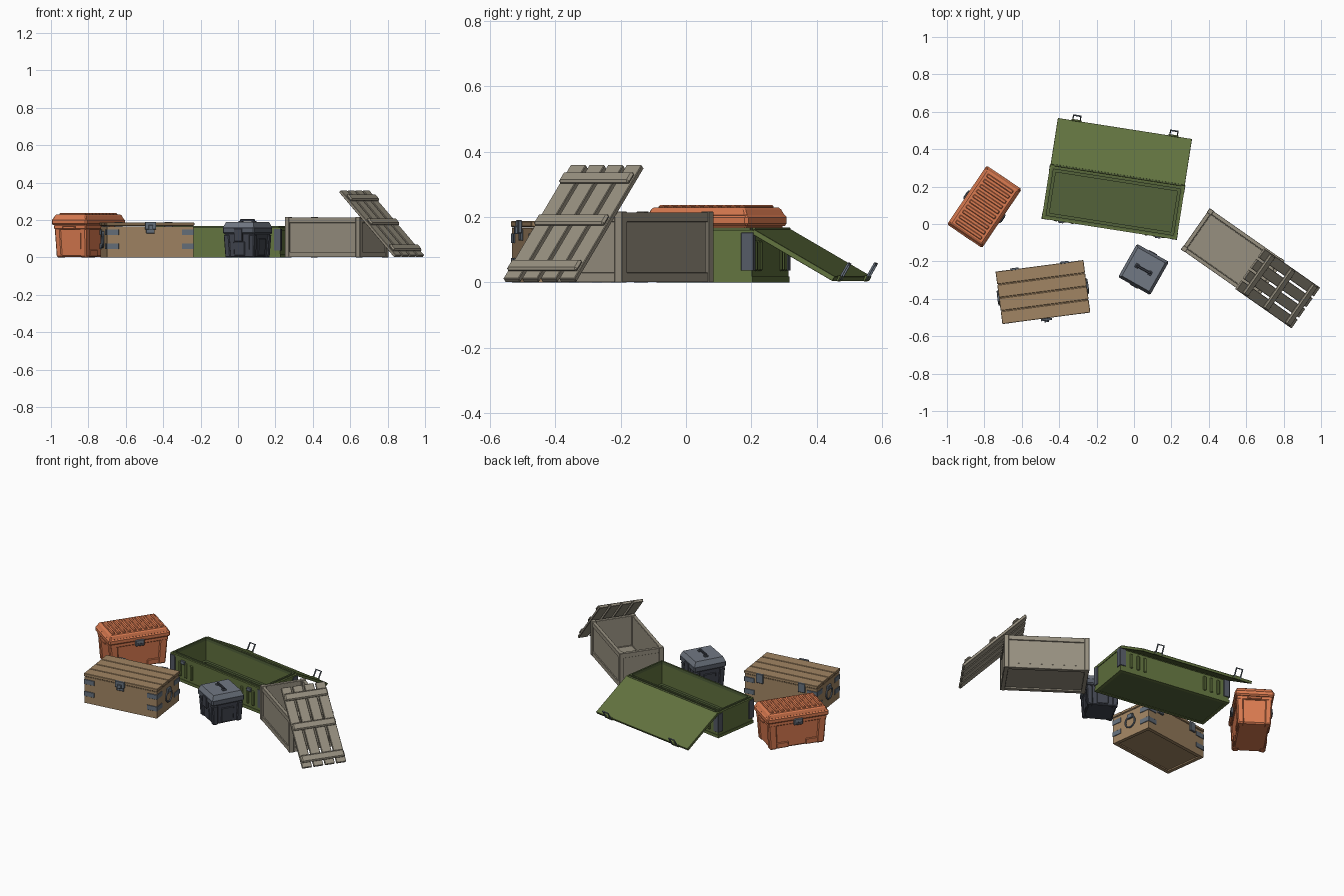
import bpy, bmesh, math
from mathutils import Matrix, Vector

if "Cube" in bpy.data.objects:
    bpy.data.objects.remove(bpy.data.objects["Cube"])

S = (-1, 1)


def material(name, code):
    lin = [((c / 255 + 0.055) / 1.055) ** 2.4 for c in bytes.fromhex(code)]
    m = bpy.data.materials.new(name)
    m.diffuse_color = (*lin, 1)
    m.use_nodes = True
    m.node_tree.nodes["Principled BSDF"].inputs["Base Color"].default_value = m.diffuse_color
    return m


ORANGE = material("orange plastic", "d97a50")
BROWN = material("brown wood", "a18563")
GREEN = material("olive green", "62733f")
DARKGREEN = material("dark olive", "53623a")
WOOD = material("weathered wood", "979080")
LIGHT = material("light slate", "717883")
MID = material("mid slate", "555b66")
DARK = material("charcoal", "41454f")
STEEL = material("steel", "66707c")


def frame(x, y, deg):
    return Matrix.Translation((x, y, 0)) @ Matrix.Rotation(math.radians(deg), 4, 'Z')


def finish(name, bm, M, mat):
    bm.transform(M)
    me = bpy.data.meshes.new(name)
    bm.to_mesh(me)
    bm.free()
    me.materials.append(mat)
    ob = bpy.data.objects.new(name, me)
    bpy.context.collection.objects.link(ob)
    return ob


def boxes(name, M, mat, items, bevel=0, taper=None):
    """Blocks given as (x, y, z0, z1, size_x, size_y); taper = (z0, scale0, z1, scale1)."""
    bm = bmesh.new()
    for x, y, z0, z1, sx, sy in items:
        bmesh.ops.create_cube(bm, size=1, matrix=Matrix.Translation((x, y, (z0 + z1) / 2))
                              @ Matrix.Diagonal((sx, sy, z1 - z0, 1)))
    if bevel:
        bmesh.ops.bevel(bm, geom=bm.edges[:], offset=bevel, segments=1,
                        affect='EDGES', clamp_overlap=True)
    if taper:
        a, ka, b, kb = taper
        for v in bm.verts:
            k = ka + (kb - ka) * (v.co.z - a) / (b - a)
            v.co.x *= k
            v.co.y *= k
    return finish(name, bm, M, mat)


def ring_walls(L, W, z0, z1, t):
    """Four blocks making a rectangular frame with outer size L x W."""
    return ([(0, s * (W - t) / 2, z0, z1, L, t) for s in S]
            + [(s * (L - t) / 2, 0, z0, z1, t, W - 2 * t) for s in S])


def bail(w, y, z0, z1, t):
    """U-shaped handle made of three bars."""
    return [(s * (w - t) / 2, y, z0, z1, t, t) for s in S] + [(0, y, z1 - t, z1, w, t)]


def shift(items, dx):
    return [(i[0] + dx, *i[1:]) for i in items]


def cylinder(name, M, mat, r, length, pos):
    bm = bmesh.new()
    bmesh.ops.create_cone(bm, cap_ends=True, segments=12, radius1=r, radius2=r, depth=length,
                          matrix=Matrix.Translation(pos) @ Matrix.Rotation(math.pi / 2, 4, 'Y'))
    return finish(name, bm, M, mat)


# ---- orange cooler: tapered tub, ribbed lid, latches, end handles
M = frame(-0.80, 0.092, 56)
tp = (0, 0.93, 0.175, 1)
boxes("cooler_body", M, ORANGE, [(0, 0, 0.002, 0.175, 0.345, 0.194)], 0.008, tp)
boxes("cooler_corner_columns", M, ORANGE,
      [(a * 0.153, b * 0.083, 0, 0.172, 0.05, 0.04) for a in S for b in S], 0.007, tp)
boxes("cooler_base_rails", M, ORANGE,
      [(a * 0.095, b * 0.097, 0.004, 0.04, 0.08, 0.012) for a in S for b in S], 0.004, tp)
boxes("cooler_upper_band", M, ORANGE, [(0, 0, 0.15, 0.175, 0.356, 0.206)], 0.004)
boxes("cooler_lid_rim", M, ORANGE, [(0, 0, 0.172, 0.207, 0.379, 0.226)], 0.008)
boxes("cooler_lid_top", M, ORANGE, [(0, 0, 0.2, 0.229, 0.372, 0.219)], 0.006,
      (0.2, 1, 0.229, 0.92))
boxes("cooler_lid_ribs", M, ORANGE,
      [((i - 4.5) * 0.033, 0, 0.225, 0.236, 0.02, 0.165) for i in range(10)], 0.004)
boxes("cooler_latches", M, LIGHT, [(0, s * 0.112, 0.145, 0.185, 0.055, 0.016) for s in S], 0.004)
boxes("cooler_latch_grips", M, DARK, [(0, s * 0.12, 0.153, 0.163, 0.035, 0.004) for s in S])
boxes("cooler_end_handles", M, ORANGE,
      [(s * 0.183, 0, 0.15, 0.168, 0.014, 0.08) for s in S], 0.004)

# ---- brown wooden chest: plank lid, metal corner straps, latch, hinges, rings
M = frame(-0.487, -0.364, 7.5)
L, W = 0.466, 0.276
boxes("chest_body", M, BROWN, [(0, 0, 0.008, 0.166, L, W)])
boxes("chest_base_frame", M, BROWN, ring_walls(L, W, 0, 0.012, 0.022))
boxes("chest_lid_core", M, BROWN, [(0, 0, 0.168, 0.18, L, W)])
boxes("chest_lid_planks", M, BROWN,
      [(0, (i - 1.5) * 0.0715, 0.17, 0.187, L + 0.008, 0.0675) for i in range(4)], 0.002)
straps = []
for a in S:
    for b in S:
        for z in (0.045, 0.12):
            straps += [(a * (L / 2 - 0.03), b * W / 2, z, z + 0.03, 0.066, 0.007),
                       (a * L / 2, b * (W / 2 - 0.03), z, z + 0.03, 0.007, 0.066)]
boxes("chest_corner_straps", M, STEEL, straps, 0.001)
boxes("chest_latch", M, STEEL, [(0, -W / 2 - 0.004, 0.128, 0.162, 0.045, 0.01),
                                (0, -W / 2 - 0.01, 0.15, 0.19, 0.06, 0.012),
                                (0, -W / 2 - 0.018, 0.148, 0.172, 0.026, 0.012)], 0.002)
boxes("chest_hinges", M, STEEL,
      [(s * 0.135, W / 2 + 0.004, 0.13, 0.188, 0.045, 0.012) for s in S], 0.002)
for s in S:
    bpy.ops.mesh.primitive_torus_add(major_radius=0.036, minor_radius=0.005,
                                     major_segments=24, minor_segments=8)
    ring = bpy.context.object
    ring.name = "chest_ring_handle"
    ring.matrix_world = (M @ Matrix.Translation((s * (L / 2 + 0.007), 0, 0.09))
                         @ Matrix.Rotation(math.pi / 2, 4, 'Y'))
    ring.data.materials.append(STEEL)
    bpy.ops.object.shade_smooth_by_angle()
boxes("chest_ring_mounts", M, STEEL,
      [(s * (L / 2 + 0.006), 0, 0.112, 0.14, 0.014, 0.04) for s in S], 0.002)

# ---- green equipment box: hollow body, ribs, corner guards, drooping open lid
M = frame(-0.11, 0.117, -8.9)
L, W = 0.722, 0.284
boxes("green_box_walls", M, GREEN, ring_walls(L, W, 0.004, 0.16, 0.016))
boxes("green_box_floor", M, DARKGREEN, [(0, 0, 0.002, 0.016, L - 0.02, W - 0.02)])
boxes("green_box_floor_edge", M, DARKGREEN, ring_walls(L - 0.032, W - 0.032, 0.012, 0.026, 0.016))
boxes("green_box_top_rim", M, GREEN, ring_walls(L + 0.008, W + 0.008, 0.143, 0.16, 0.012))
boxes("green_box_inner_lip", M, DARKGREEN, ring_walls(L - 0.014, W - 0.014, 0.15, 0.168, 0.01))
boxes("green_box_base_rim", M, GREEN, ring_walls(L + 0.006, W + 0.006, 0, 0.018, 0.02))
boxes("green_box_ribs", M, GREEN,
      [(a * x, b * W / 2, 0.035, 0.128, 0.02, 0.014)
       for a in S for b in S for x in (0.2, 0.245, 0.29)], 0.004)
guards = []
for a in S:
    for b in S:
        guards += [(a * (L / 2 - 0.014), b * (W / 2 + 0.001), 0.036, 0.152, 0.038, 0.009),
                   (a * (L / 2 + 0.001), b * (W / 2 - 0.014), 0.036, 0.152, 0.009, 0.038)]
boxes("green_box_corner_guards", M, MID, guards, 0.001)
boxes("green_box_catches", M, STEEL,
      [(s * 0.2625, -W / 2 - 0.006, 0.118, 0.14, 0.03, 0.012) for s in S], 0.002)
cylinder("green_box_hinge", M, DARKGREEN, 0.005, 0.69, (0, 0.146, 0.163))
ML = M @ Matrix.Translation((0, 0.146, 0.164)) @ Matrix.Rotation(math.radians(-30), 4, 'X')
boxes("green_box_lid", ML, GREEN, [(0, 0.1475, -0.016, 0, L + 0.004, 0.289)], 0.001)
boxes("green_lid_catch_plates", ML, GREEN,
      [(s * 0.2625, 0.293, -0.014, 0.004, 0.055, 0.01) for s in S], 0.001)
boxes("green_lid_bails", ML, STEEL,
      [i for s in S for i in shift(bail(0.046, 0.297, -0.008, 0.05, 0.006), s * 0.2625)])

# ---- small slate case: dark tub, chamfered lid, clasps, carry handle
M = frame(0.051, -0.243, -29.5)
tp = (0, 0.92, 0.13, 1)
boxes("case_body", M, DARK, [(0, 0, 0.002, 0.13, 0.176, 0.182)], 0.004, tp)
boxes("case_corner_columns", M, DARK,
      [(a * 0.078, b * 0.08, 0, 0.122, 0.034, 0.034) for a in S for b in S], 0.005, tp)
boxes("case_lid_rim", M, MID, [(0, 0, 0.125, 0.165, 0.196, 0.204)], 0.007)
boxes("case_lid_top", M, LIGHT, [(0, 0, 0.16, 0.188, 0.19, 0.198)], 0, (0.16, 1, 0.188, 0.88))
boxes("case_clasps", M, DARK,
      [(0, s * 0.098, 0.085, 0.155, 0.05, 0.016) for s in S], 0.003)
boxes("case_side_panels", M, DARK,
      [(0, s * 0.09, 0.01, 0.085, 0.07, 0.012) for s in S]
      + [(s * 0.088, 0, 0.01, 0.1, 0.012, 0.08) for s in S], 0.003, tp)
boxes("case_handle", M, DARK, bail(0.088, 0, 0.186, 0.205, 0.013), 0.003)
boxes("case_handle_mounts", M, MID, [(s * 0.04, 0, 0.184, 0.195, 0.02, 0.024) for s in S], 0.002)

# ---- weathered crate: framed open box with its slatted lid leaning on one end
M = frame(0.528, -0.166, -35)
L, W, H = 0.49, 0.27, 0.217
boxes("crate_walls", M, WOOD, ring_walls(L - 0.018, W - 0.018, 0.008, H - 0.006, 0.014))
boxes("crate_floor", M, WOOD, [(0, 0, 0.01, 0.026, L - 0.03, W - 0.03)])
boxes("crate_corner_posts", M, WOOD,
      [(a * (L / 2 - 0.014), b * (W / 2 - 0.014), 0, H, 0.028, 0.028) for a in S for b in S], 0.002)
boxes("crate_lower_rails", M, WOOD, ring_walls(L - 0.004, W - 0.004, 0.001, 0.03, 0.024), 0.001)
boxes("crate_upper_rails", M, WOOD, ring_walls(L - 0.004, W - 0.004, H - 0.032, H - 0.003, 0.02), 0.001)

ML = M @ Matrix.Translation((0.2985, -0.008, 0.18)) @ Matrix.Rotation(math.radians(44), 4, 'Y')
boxes("crate_lid_planks", ML, WOOD,
      [(0, (i - 1.5) * 0.0695, -0.008, 0.008, 0.5, 0.0575) for i in range(4)], 0.002)
boxes("crate_lid_battens", ML, WOOD,
      [(x, 0, 0.006, 0.024, 0.045, 0.262) for x in (-0.185, 0, 0.2)], 0.007)
